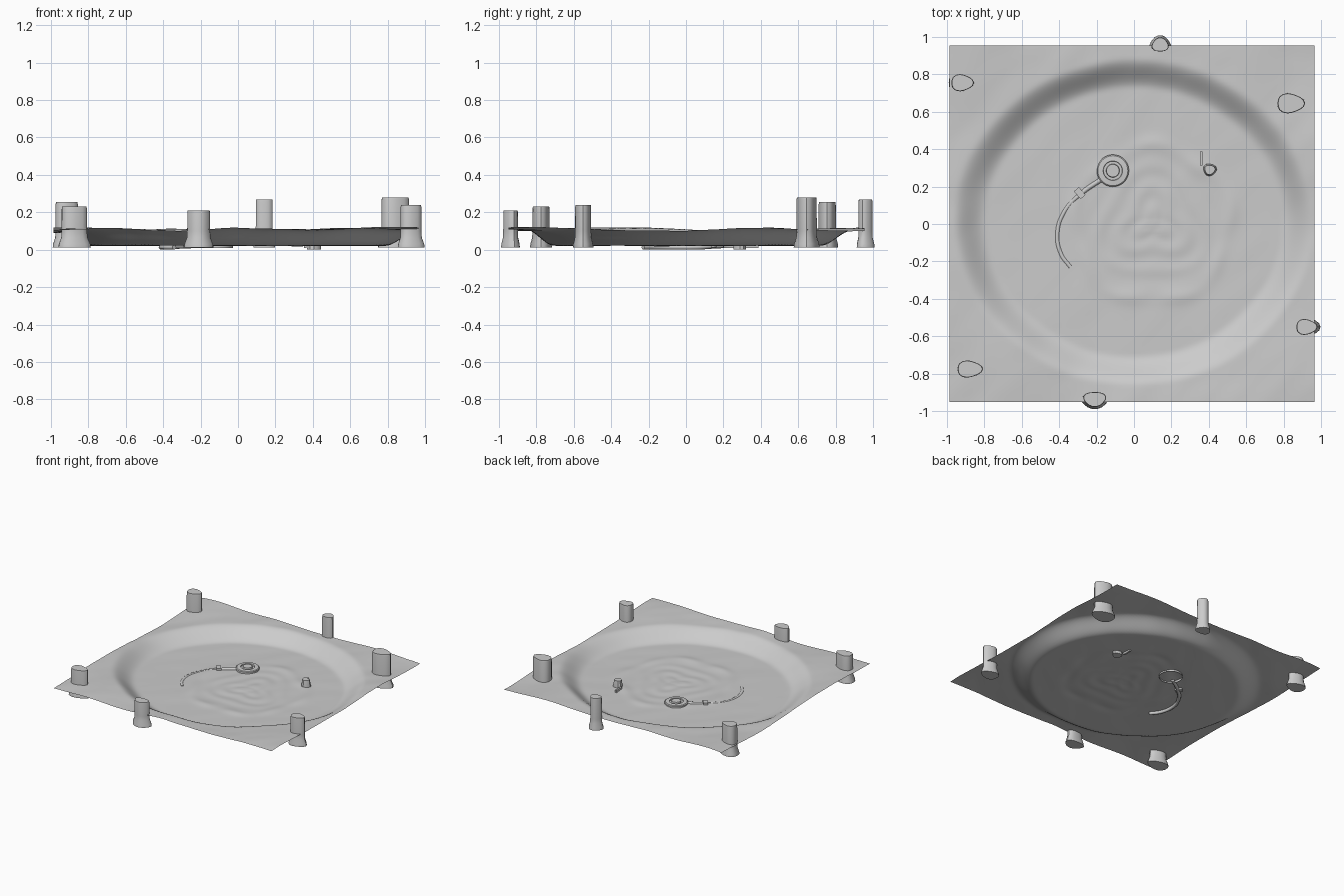
import bpy, bmesh
from math import sin, cos, pi, hypot, exp, atan2
from mathutils import Vector, noise

if "Cube" in bpy.data.objects:
    bpy.data.objects.remove(bpy.data.objects["Cube"])


def smooth(a, b, t):
    t = max(0.0, min(1.0, (t - a) / (b - a)))
    return t * t * (3 - 2 * t)


def finish(name, bm, angle=0.6):
    me = bpy.data.meshes.new(name)
    bm.to_mesh(me)
    bm.free()
    ob = bpy.data.objects.new(name, me)
    bpy.context.collection.objects.link(ob)
    bpy.ops.object.select_all(action='DESELECT')
    ob.select_set(True)
    bpy.context.view_layer.objects.active = ob
    bpy.ops.object.shade_smooth_by_angle(angle=angle)
    return ob


def height(x, y):
    """Arena ground: flat basin, sloped wall, rolling plateau."""
    r = hypot(x / 0.965, (y - 0.01) / 0.875)
    n = noise.noise(Vector((x * 2.3 + 4, y * 2.3 - 2, 0.5)))
    fine = noise.noise(Vector(((x - y) * 6, (x + y) * 2.2, 3.1)))
    w = smooth(0.81, 1.0, r + 0.015 * n)
    floor = 0.022 + 0.003 * n + 0.002 * fine
    # low rippled mound ring in the middle of the floor
    d = hypot(x - 0.1, y)
    a = atan2(y, x - 0.1)
    floor += 0.007 * exp(-((d - 0.41 - 0.02 * sin(5 * a)) / 0.04) ** 2) * (0.7 + 0.3 * sin(9 * a))
    floor += 0.002 * sin(d * 50 + 2 * sin(3 * a)) * smooth(0.4, 0.25, d) if d < 0.4 else 0
    plateau = 0.108 + 0.018 * n + 0.003 * fine + 0.006 * sin(4 * y - 0.3) * x
    return floor * (1 - w) + plateau * w


# ground sheet
bm = bmesh.new()
N = 110
bmesh.ops.create_grid(bm, x_segments=N, y_segments=N, size=1)
for v in bm.verts:
    x, y = -0.01 + v.co.x * 0.975, 0.002 + v.co.y * 0.952
    v.co = (x, y, height(x, y))
finish("ground", bm, 1.0)


def egg_ring(bm, cx, cy, rx, ry, z, sides, turn):
    """Rounded, slightly triangular cross-section."""
    ring = []
    for i in range(sides):
        a = 2 * pi * i / sides
        k = 1 + 0.08 * cos(3 * (a - turn))
        ring.append(bm.verts.new((cx + rx * k * cos(a), cy + ry * k * sin(a), z)))
    return ring


def loft(name, rings_spec, cx, cy, rx, ry, turn, sides=18):
    bm = bmesh.new()
    rings = [egg_ring(bm, cx, cy, rx * s, ry * s, z, sides, turn) for z, s in rings_spec]
    for lo, hi in zip(rings, rings[1:]):
        for i in range(sides):
            j = (i + 1) % sides
            bm.faces.new((lo[i], lo[j], hi[j], hi[i]))
    bm.faces.new(rings[-1])
    bm.faces.new(rings[0][::-1])
    return finish(name, bm)


# standing stones with flared feet: x, y, half width, half depth, top, turn
pillars = [
    (-0.92, 0.755, 0.060, 0.045, 0.255, 0.0),
    (0.14, 0.957, 0.045, 0.038, 0.268, 1.57),
    (0.835, 0.645, 0.074, 0.053, 0.28, 0.0),
    (0.92, -0.55, 0.056, 0.042, 0.24, 0.0),
    (-0.88, -0.775, 0.068, 0.045, 0.23, 0.0),
    (-0.21, -0.935, 0.061, 0.040, 0.21, -1.57),
]
for i, (x, y, rx, ry, top, turn) in enumerate(pillars):
    loft("pillar_%d" % (i + 1),
         [(0.013, 1.27), (0.03, 1.24), (0.065, 1.03), (0.1, 1.0),
          (top - 0.012, 0.99), (top, 0.95)], x, y, rx, ry, turn)

# small rock on the floor, with a thin stick next to it
loft("small_rock", [(0.0, 1.2), (0.03, 1.15), (0.06, 1.0), (0.078, 0.9)],
     0.405, 0.29, 0.031, 0.028, 0.3, 12)
bm = bmesh.new()
bmesh.ops.create_cube(bm, size=1)
for v in bm.verts:
    v.co = (0.36 + v.co.x * 0.014, 0.35 + v.co.y * 0.075, 0.026 + v.co.z * 0.032)
finish("stick", bm)

# round hub: lathed profile with a sunken ring and raised centre
bm = bmesh.new()
profile = [(0.086, 0.01), (0.086, 0.036), (0.080, 0.041), (0.052, 0.043), (0.050, 0.034),
           (0.036, 0.034), (0.034, 0.047), (0.0, 0.049)]
S = 32
rings = [[bm.verts.new((-0.113 + r * cos(2 * pi * i / S), 0.285 + r * sin(2 * pi * i / S), z))
          for i in range(S)] for r, z in profile[:-1]]
for lo, hi in zip(rings, rings[1:]):
    for i in range(S):
        j = (i + 1) % S
        bm.faces.new((lo[i], lo[j], hi[j], hi[i]))
bm.faces.new(rings[-1])
finish("hub", bm)


# half-buried pipe running from the hub and curving along the floor
def tube(name, pts, radius):
    cu = bpy.data.curves.new(name, 'CURVE')
    cu.dimensions = '3D'
    cu.bevel_depth = radius
    cu.bevel_resolution = 2
    cu.use_fill_caps = True
    sp = cu.splines.new('BEZIER')
    sp.bezier_points.add(len(pts) - 1)
    for p, co in zip(sp.bezier_points, pts):
        p.co = co
        p.handle_left_type = p.handle_right_type = 'AUTO'
    ob = bpy.data.objects.new(name, cu)
    bpy.context.collection.objects.link(ob)


tube("pipe", [(-0.165, 0.245, 0.022), (-0.28, 0.165, 0.02), (-0.37, 0.07, 0.014),
              (-0.41, -0.05, 0.0135), (-0.39, -0.16, 0.0135), (-0.34, -0.23, 0.0135)], 0.013)

# collar around the pipe
bm = bmesh.new()
bmesh.ops.create_cube(bm, size=1)
for v in bm.verts:
    a, l, w = 0.72, v.co.x * 0.035, v.co.y * 0.055
    v.co = (-0.29 + l * cos(a) - w * sin(a), 0.165 + l * sin(a) + w * cos(a), 0.025 + v.co.z * 0.028)
finish("pipe_collar", bm)
